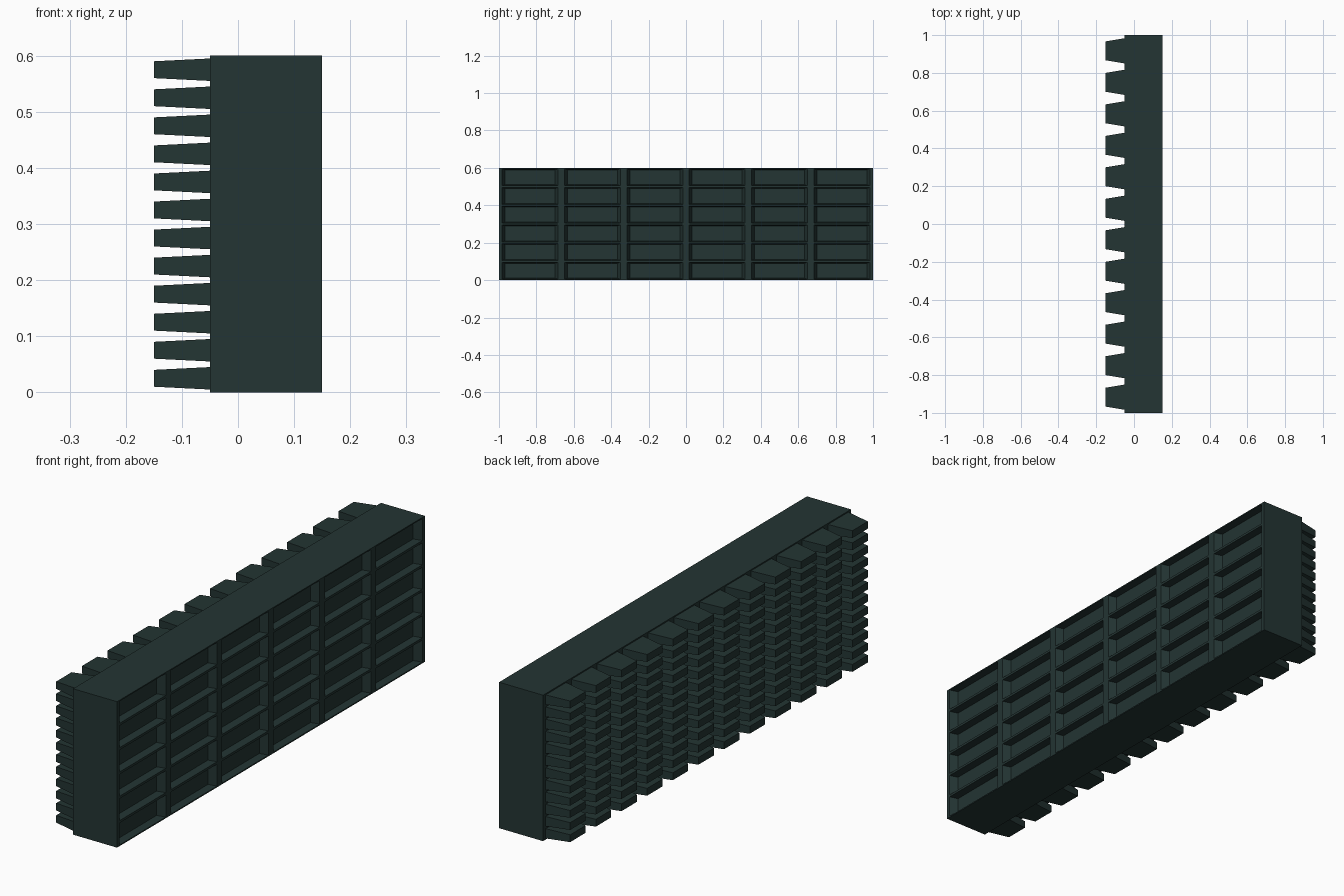
import bpy, bmesh

if "Cube" in bpy.data.objects:
    bpy.data.objects.remove(bpy.data.objects["Cube"])

green = bpy.data.materials.new("dark green")
green.diffuse_color = (0.017, 0.035, 0.033, 1)
green.use_nodes = True
green.node_tree.nodes["Principled BSDF"].inputs["Base Color"].default_value = green.diffuse_color


def rect(bm, x, cy, cz, hy, hz):
    """Rectangle of vertices facing along x."""
    return [bm.verts.new((x, cy + sy * hy, cz + sz * hz))
            for sy, sz in ((-1, -1), (1, -1), (1, 1), (-1, 1))]


def bridge(bm, a, b):
    for i in range(4):
        j = (i + 1) % 4
        bm.faces.new((a[i], a[j], b[j], b[i]))


def finish(bm, name):
    bmesh.ops.remove_doubles(bm, verts=bm.verts, dist=1e-5)
    me = bpy.data.meshes.new(name)
    bm.to_mesh(me)
    bm.free()
    me.materials.append(green)
    bpy.context.collection.objects.link(bpy.data.objects.new(name, me))


# slab with a 6 x 6 grid of shallow tapered pockets on the +x side
bm = bmesh.new()
back = rect(bm, -0.05, 0, 0.3, 1, 0.3)
front = rect(bm, 0.15, 0, 0.3, 1, 0.3)
bridge(bm, back, front)
bm.faces.new(back[::-1])
py, pz = 2 / 6, 0.1
for i in range(6):
    for j in range(6):
        cy, cz = -1 + (i + 0.5) * py, (j + 0.5) * pz
        rings = [rect(bm, x, cy, cz, py / 2 * s, pz / 2 * s)
                 for x, s in ((0.15, 1), (0.15, 0.9), (0.12, 0.8))]
        bridge(bm, rings[0], rings[1])
        bridge(bm, rings[1], rings[2])
        bm.faces.new(rings[2])
# winding is already outward everywhere, so no recalculation is needed
for f in bm.faces:
    f.smooth = False
finish(bm, "slab")

# 12 x 12 tapered studs on the -x side
bm = bmesh.new()
py, pz = 2 / 12, 0.05
for i in range(12):
    for j in range(12):
        cy, cz = -1 + (i + 0.5) * py, (j + 0.5) * pz
        tip = rect(bm, -0.15, cy, cz, py * 0.3, pz * 0.3)
        base = rect(bm, -0.05, cy, cz, py * 0.4, pz * 0.4)
        bridge(bm, tip, base)
        bm.faces.new(tip[::-1])
finish(bm, "studs")
